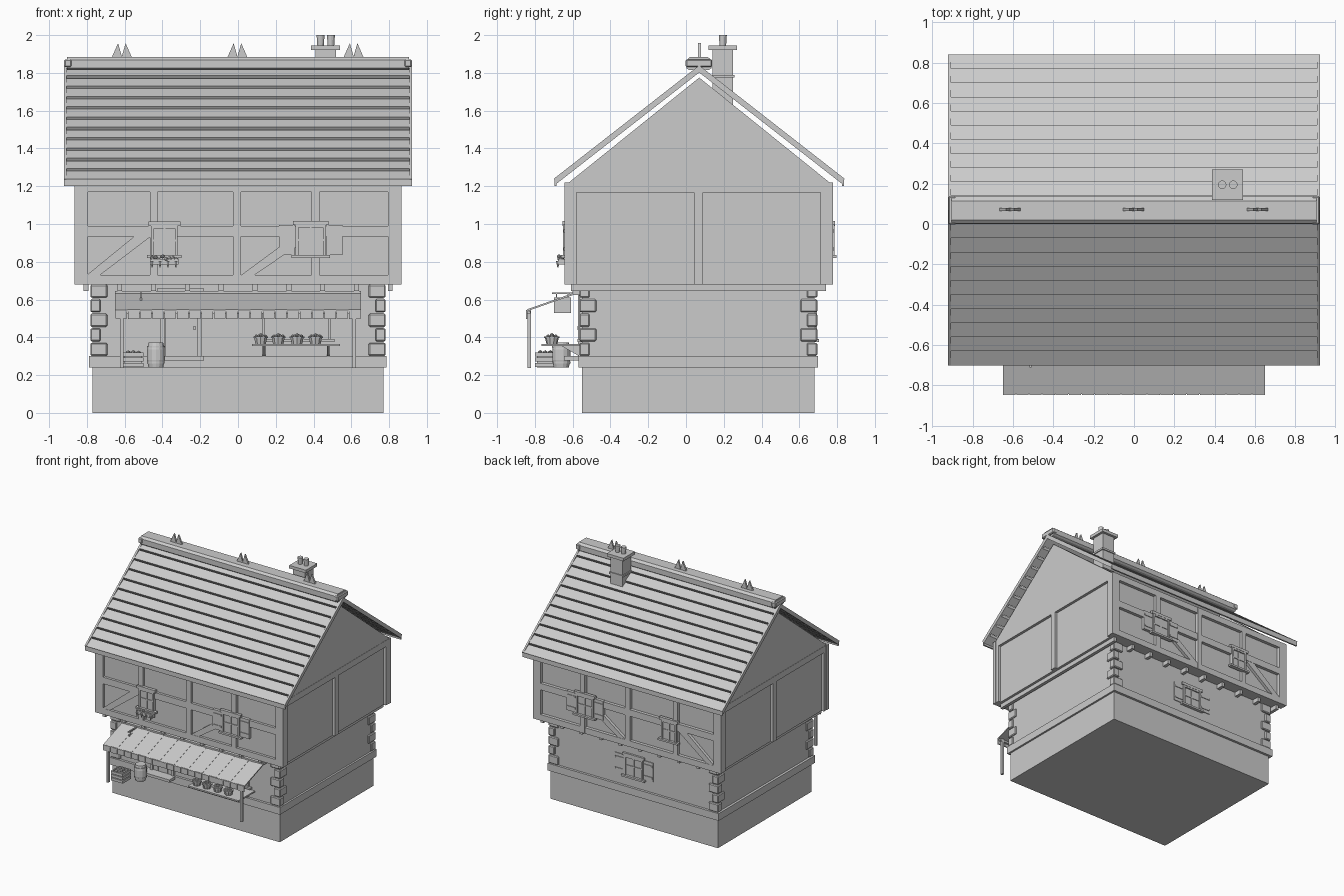
import bpy, bmesh, math, random
from mathutils import Vector, Matrix

if "Cube" in bpy.data.objects:
    bpy.data.objects.remove(bpy.data.objects["Cube"])
random.seed(3)


class Part:
    """Collects simple solids into one named object."""
    def __init__(self, name):
        self.name, self.bm = name, bmesh.new()

    def box(self, x0, x1, y0, y1, z0, z1):
        m = Matrix.Translation(((x0+x1)/2, (y0+y1)/2, (z0+z1)/2)) @ Matrix.Diagonal((x1-x0, y1-y0, z1-z0, 1))
        bmesh.ops.create_cube(self.bm, size=1, matrix=m)
        return self

    def prism(self, pts, vec):
        f = self.bm.faces.new([self.bm.verts.new(p) for p in pts])
        r = bmesh.ops.extrude_face_region(self.bm, geom=[f])
        bmesh.ops.translate(self.bm, vec=vec, verts=[v for v in r['geom'] if isinstance(v, bmesh.types.BMVert)])
        return self

    def yz(self, prof, x0, x1):
        return self.prism([(x0, y, z) for y, z in prof], (x1-x0, 0, 0))

    def xz(self, prof, y0, y1):
        return self.prism([(x, y0, z) for x, z in prof], (0, y1-y0, 0))

    def cone(self, x, y, z0, z1, r0, r1, n=12):
        bmesh.ops.create_cone(self.bm, cap_ends=True, segments=n, radius1=r0, radius2=r1, depth=z1-z0,
                              matrix=Matrix.Translation((x, y, (z0+z1)/2)))
        return self

    def ball(self, x, y, z, r):
        bmesh.ops.create_icosphere(self.bm, subdivisions=1, radius=r, matrix=Matrix.Translation((x, y, z)))
        return self

    def done(self, bevel=0):
        bmesh.ops.recalc_face_normals(self.bm, faces=self.bm.faces)
        me = bpy.data.meshes.new(self.name)
        self.bm.to_mesh(me)
        self.bm.free()
        ob = bpy.data.objects.new(self.name, me)
        bpy.context.collection.objects.link(ob)
        if bevel:
            m = ob.modifiers.new("bevel", 'BEVEL')
            m.width, m.segments = bevel, 1
        return ob


# stone base and ground floor
Part("foundation").box(-.77, .77, -.55, .68, 0, .24).done()
Part("plinth_band").box(-.79, .785, -.57, .70, .24, .30).done()
Part("ground_floor_wall").box(-.77, .77, -.55, .68, .30, .68).done()

# alternating corner stones
q = Part("corner_stones")
for sx in (-1, 1):
    for yc, sy in ((-.565, 1), (.695, -1)):
        for i in range(5):
            lx, ly = (.09, .055) if i % 2 == 0 else (.055, .09)
            xs = sorted((sx*.782, sx*(.782-lx)))
            ys = sorted((yc, yc+sy*ly))
            q.box(*xs, *ys, .302+i*.077, .371+i*.077)
q.done(.006)

# floor joists whose ends show under the overhang
j = Part("floor_joists")
for i in range(10):
    x = -.805+i*.179
    j.box(x-.013, x+.013, -.61, .74, .645, .685)
j.done()

# upper floor core with gables
Part("upper_wall").box(-.84, .84, -.62, .75, .68, 1.22).done()
g = Part("gables")
for s in (-1, 1):
    g.yz([(-.62, 1.17), (.76, 1.17), (.76, 1.22), (.07, 1.775), (-.62, 1.22)], s*.80, s*.86)
g.done()

# timber frame
t = Part("timber_frame")
for y0, y1 in ((-.642, -.61), (.745, .777)):
    for x, w in ((-.83, .035), (-.445, .02), (-.005, .022), (.41, .022), (.83, .035)):
        t.box(x-w, x+w, y0, y1, .68, 1.22)
    for z0, z1 in ((.68, .73), (.935, .99), (1.17, 1.22)):
        t.box(-.862, .862, y0+.001, y1-.001, z0, z1)
    for xa, xb in ((-.80, -.46), (.017, .39)):
        t.xz([(xa, .73), (xa+.07, .73), (xb, .935), (xb, .985), (xb-.04, .975)], y0+.003, y1-.003)
for s in (-1, 1):
    xs = sorted((s*.82, s*.862))
    for y0, y1 in ((-.64, -.58), (.043, .09), (.713, .776)):
        t.box(*xs, y0, y1, .68, 1.19)
    t.box(*xs, -.64, .776, 1.168, 1.22)
t.done()

# roof: overlapping boards on both slopes
RY, RZ, K, STEP = .07, 1.84, .78, .07
r, rake, eave = Part("roof_boards"), Part("rake_boards"), Part("eave_fascia")
for s in (-1, 1):
    for i in range(11):
        ya, yb = i*STEP, (i+1)*STEP
        za, zb = RZ-K*ya, RZ-K*yb
        r.yz([(RY+s*ya, za-.014), (RY+s*yb, zb), (RY+s*(yb-.016), zb-.024), (RY+s*ya, za-.036)], -.915, .915)
    for x in (-.922, .907):
        rake.yz([(RY, RZ), (RY+s*.77, RZ-K*.77), (RY+s*.755, RZ-K*.77-.026), (RY, RZ-.038)], x, x+.015)
    eave.box(-.92, .92, *sorted((RY+s*.755, RY+s*.767)), 1.20, 1.24)
r.done()
rake.done()
eave.done()

# ridge cap and twin-pointed ridge ornaments
Part("ridge_cap").yz([(.015, 1.815), (.002, 1.825), (.002, 1.868), (.02, 1.884), (.115, 1.884),
                      (.135, 1.868), (.135, 1.825), (.12, 1.815)], -.905, .905).done()
e = Part("ridge_ends")
for x in (-.92, .88):
    e.box(x, x+.04, -.002, .138, 1.83, 1.872)
e.done(.006)
f = Part("ridge_points")
for x in (-.615, -.003, .612):
    for d in (-1, 1):
        f.xz([(x+d*.054, 1.88), (x-d*.002, 1.88), (x+d*.02, 1.957)], .064, .079)
f.done()

# chimney
Part("chimney").box(.41, .52, .14, .25, 1.62, 1.93).box(.402, .528, .132, .258, 1.775, 1.79) \
    .box(.387, .54, .12, .27, 1.92, 1.945).done()
Part("chimney_pots").cone(.437, .195, 1.94, 2.0, .017, .021).cone(.492, .195, 1.94, 2.0, .017, .021).done()


def window(name, x, y, s, w, z0, z1, shutter=0):
    """Framed window on the wall plane y, facing s along y."""
    p = Part(name)

    def b(x0, x1, z0, z1, d0, d1):
        p.box(x+x0, x+x1, *sorted((y+s*d0, y+s*d1)), z0, z1)
    b(-w, w, z0, z1, -.015, .002)
    for d in (-1, 1):
        b(*sorted((d*w, d*(w-.014))), z0, z1, -.01, .012)
    b(-w, w, z1-.014, z1, -.01, .012)
    b(-w-.015, w+.015, z1, z1+.022, -.01, .014)
    b(-w-.022, w+.022, z0-.015, z0, -.01, .022)
    b(-.005, .005, z0, z1, -.01, .007)
    zc = (z0+z1)/2
    b(-w, w, zc-.005, zc+.005, -.01, .007)
    if shutter:
        for d in (-1, 1):
            a, c = sorted((d*(w+.004), d*(w+shutter)))
            b(a, c, z0, z1, -.02, .004)
            b(a+.004, c-.004, z0+.025, z0+.04, 0, .009)
            b(a+.004, c-.004, z1-.04, z1-.025, 0, .009)
    p.done()


# windows front and back
for tag, y, s in (("front", -.64, -1), ("back", .775, 1)):
    window(tag+"_upper_window", -.39, y, s, .07, .835, .99)
    window(tag+"_upper_shuttered_window", .385, y, s, .08, .835, .995, .088)
window("back_ground_window", 0, .682, 1, .085, .39, .55, .09)
window("shop_window", .31, -.552, -1, .18, .39, .62)

# flower box
fb = Part("flower_box").box(-.465, -.315, -.675, -.64, .785, .815)
for i in range(8):
    fb.ball(-.455+i*.0185, -.665+random.uniform(-.008, .008), .82+random.uniform(-.012, .012), .012)
for i in range(4):
    fb.cone(-.455+i*.042, -.678, .77, .805, .003, .01, 6)
fb.done()

# door with frame and step
d = Part("door")
d.box(-.385, -.215, -.56, -.54, .30, .63)
for x in (-.41, -.215):
    d.box(x, x+.022, -.572, -.54, .28, .64)
d.box(-.43, -.18, -.578, -.54, .635, .658)
for i in range(1, 4):
    d.box(-.387+i*.043, -.383+i*.043, -.563, -.55, .30, .63)
d.box(-.235, -.225, -.575, -.55, .44, .46)
d.done()
Part("door_step").box(-.43, -.18, -.645, -.55, .278, .30).done()

# striped awning, valance flaps and posts
a = Part("awning")
n, w = 20, 1.30/20
for i in range(n):
    x, h = -.65+i*w, .002*(i % 2)
    a.yz([(-.575, .640+h), (-.842, .546+h), (-.842, .538), (-.575, .632)], x, x+w)
    a.box(x+.002, x+w-.002, -.846, -.838, .50-h, .545)
a.done()
ap = Part("awning_posts")
for x in (-.615, .615):
    ap.box(x-.009, x+.009, -.84, -.82, .238, .545)
ap.box(-.64, .64, -.838, -.822, .525, .54)
ap.box(-.65, .65, -.60, -.55, .625, .645)
ap.done()

# hanging sign board on a bracket
hs = Part("hanging_sign").box(-.519, -.507, -.70, -.61, .53, .61).box(-.518, -.508, -.71, -.55, .629, .638)
for y in (-.685, -.625):
    hs.box(-.515, -.511, y-.002, y+.002, .605, .632)
hs.done()

# shop counter with brackets and fruit baskets
c = Part("shop_counter").box(.075, .54, -.765, -.55, .354, .366)
for x in (.13, .47):
    c.yz([(-.55, .355), (-.55, .30), (-.565, .30), (-.66, .355)], x, x+.015)
c.done()
b, fr = Part("baskets"), Part("fruit")
for x in (.12, .213, .312, .41):
    b.cone(x, -.71, .366, .40, .029, .037, 10).cone(x, -.71, .396, .404, .041, .041, 10)
    fr.ball(x, -.71, .41, .013)
    for k in range(6):
        fr.ball(x+.023*math.cos(k*math.pi/3), -.71+.023*math.sin(k*math.pi/3), .405, .011)
b.done()

# slatted crate of fruit
k = Part("crate").box(-.60, -.51, -.79, -.70, .24, .30)
for i in range(3):
    z = .243+i*.028
    k.box(-.607, -.503, -.80, -.79, z, z+.022).box(-.607, -.503, -.70, -.69, z, z+.022)
    k.box(-.61, -.60, -.795, -.695, z, z+.022).box(-.51, -.50, -.795, -.695, z, z+.022)
k.done()
for i in range(9):
    fr.ball(-.582+.027*(i % 3), -.772+.027*(i//3), .311+random.uniform(0, .008), .015)
fr.done()

# barrel with hoops
br = Part("barrel")
prof = [(.24, .04), (.28, .048), (.335, .048), (.372, .04)]
for (z0, r0), (z1, r1) in zip(prof, prof[1:]):
    br.cone(-.435, -.66, z0, z1, r0, r1, 14)
for z, rr in ((.262, .0475), (.345, .0485)):
    br.cone(-.435, -.66, z, z+.01, rr, rr, 14)
br.done()
